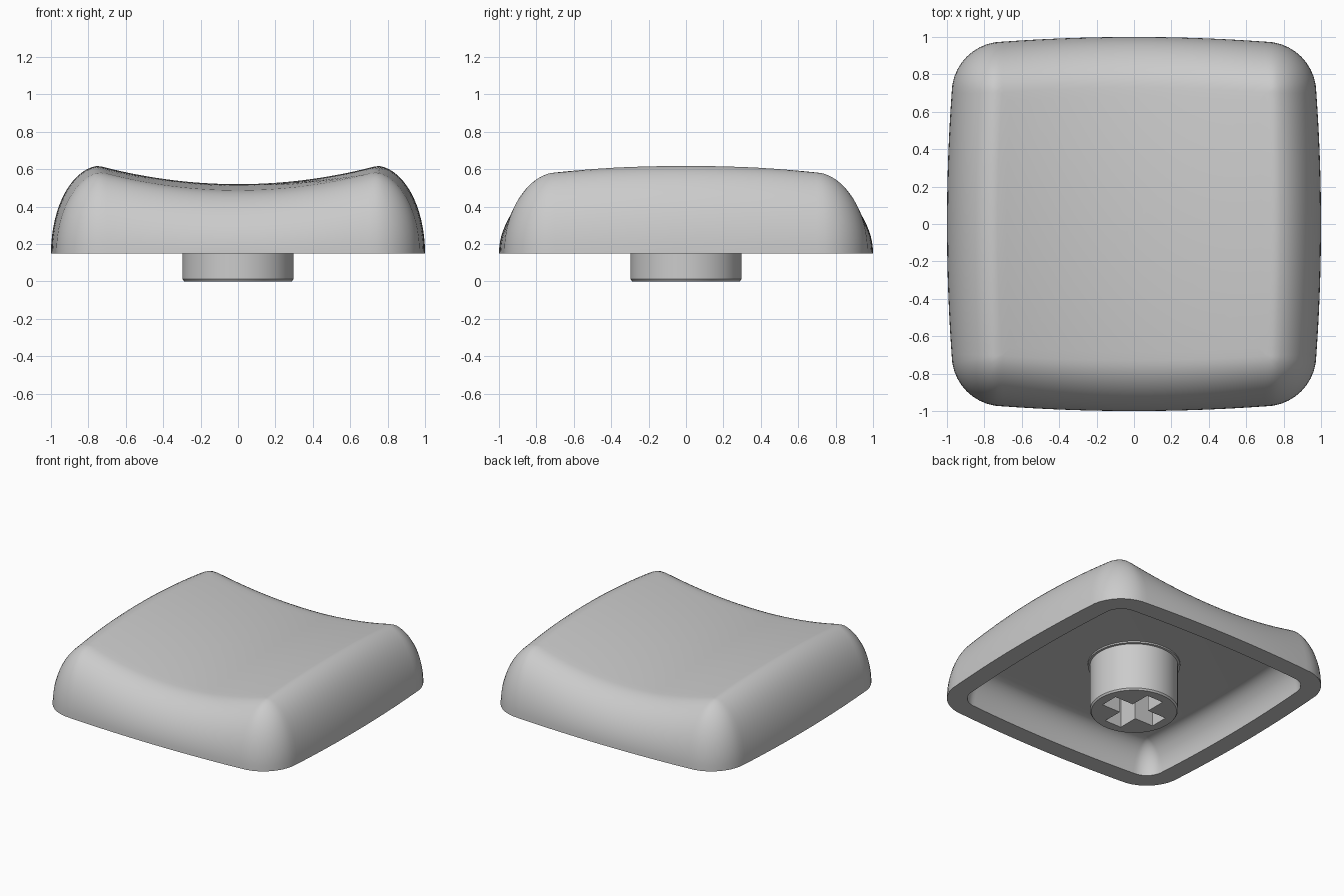
import bpy, bmesh
from math import sin, cos, pi, radians

old = bpy.data.objects.get("Cube")
if old:
    bpy.data.objects.remove(old, do_unlink=True)

BASE, HALF, BULGE, CORNER, ROLL = 0.15, 0.975, 0.025, 0.275, 0.27
WALL, CEILING, FILLET = 0.137, 0.368, 0.15

plastic = bpy.data.materials.new("grey_plastic")
plastic.use_nodes = True
plastic.diffuse_color = (0.6, 0.6, 0.6, 1)
plastic.node_tree.nodes["Principled BSDF"].inputs["Base Color"].default_value = (0.6, 0.6, 0.6, 1)


def make_object(name, bm):
    bmesh.ops.recalc_face_normals(bm, faces=bm.faces[:])
    mesh = bpy.data.meshes.new(name)
    bm.to_mesh(mesh)
    bm.free()
    mesh.materials.append(plastic)
    obj = bpy.data.objects.new(name, mesh)
    bpy.context.collection.objects.link(obj)
    return obj


def smooth(obj):
    bpy.ops.object.select_all(action="DESELECT")
    obj.select_set(True)
    bpy.context.view_layer.objects.active = obj
    bpy.ops.object.shade_smooth_by_angle(angle=radians(35))


def bridge(bm, rings):
    for a, b in zip(rings, rings[1:]):
        n = len(a)
        for i in range(n):
            j = (i + 1) % n
            bm.faces.new((a[i], a[j], b[j], b[i]))


def outline(inset, arc=10, side=18):
    """Rounded square with gently bowed sides, moved inward by inset."""
    r = max(CORNER - inset, 0.008)
    c = HALF - inset - r
    quarter = []
    for i in range(side):
        t = -1 + 2 * i / side
        quarter.append((HALF - inset + BULGE * (1 - t * t), c * t))
    for i in range(arc):
        a = pi / 2 * i / arc
        quarter.append((c + r * cos(a), c + r * sin(a)))
    points = []
    for _ in range(4):
        points += quarter
        quarter = [(-y, x) for x, y in quarter]
    return points


def dish(x, y):
    """Top surface: scooped across x, slightly crowned along y."""
    return 0.52 + 0.177 * min(abs(x), 0.75) ** 2 - 0.062 * y * y


# Cap shell: dished top, rolled shoulder, flat rim and filleted cavity
bm = bmesh.new()
rings = []


def add_ring(points, height):
    rings.append([bm.verts.new((x, y, height(x, y))) for x, y in points])


inner_top = outline(ROLL)
for k in range(1, 15):
    add_ring([(x * k / 15, y * k / 15) for x, y in inner_top], dish)
for k in range(17):
    t = pi / 2 * (1 - k / 16)
    add_ring(outline(ROLL * (1 - cos(t))),
             lambda x, y: BASE + sin(t) * (dish(x, y) - BASE))
for k in range(11):
    t = pi / 2 * k / 10
    add_ring(outline(WALL + FILLET * (1 - cos(t))),
             lambda x, y: BASE + sin(t) * (CEILING - BASE))
bridge(bm, rings)
crown = bm.verts.new((0, 0, dish(0, 0)))
first = rings[0]
for i in range(len(first)):
    bm.faces.new((crown, first[i], first[(i + 1) % len(first)]))
bm.faces.new(rings[-1])
smooth(make_object("cap_shell", bm))

# Stem: turned post with a chamfered foot and a small collar at the ceiling
bm = bmesh.new()
profile = [(0.288, 0), (0.297, 0.012), (0.297, 0.355), (0.312, 0.357), (0.312, 0.385)]
rings = [[bm.verts.new((r * cos(2 * pi * i / 64), r * sin(2 * pi * i / 64), z))
          for i in range(64)] for r, z in profile]
bridge(bm, rings)
bm.faces.new(rings[0])
bm.faces.new(rings[-1])
stem = make_object("stem", bm)

# Cross-shaped socket cut up into the stem
bm = bmesh.new()
arm, w = 0.22, 0.068
quarter = [(arm, -w), (arm, w), (w, w)]
cross = []
for _ in range(4):
    cross += quarter
    quarter = [(-y, x) for x, y in quarter]
rings = [[bm.verts.new((x, y, z)) for x, y in cross] for z in (-0.1, 0.34)]
bridge(bm, rings)
for ring in rings:
    bm.faces.new(ring)
cutter = make_object("socket_cutter", bm)
cutter.hide_render = True

cut = stem.modifiers.new("socket", "BOOLEAN")
cut.operation = "DIFFERENCE"
cut.solver = "EXACT"
cut.object = cutter
bpy.context.view_layer.objects.active = stem
bpy.ops.object.modifier_apply(modifier=cut.name)
bpy.data.objects.remove(cutter, do_unlink=True)
smooth(stem)
